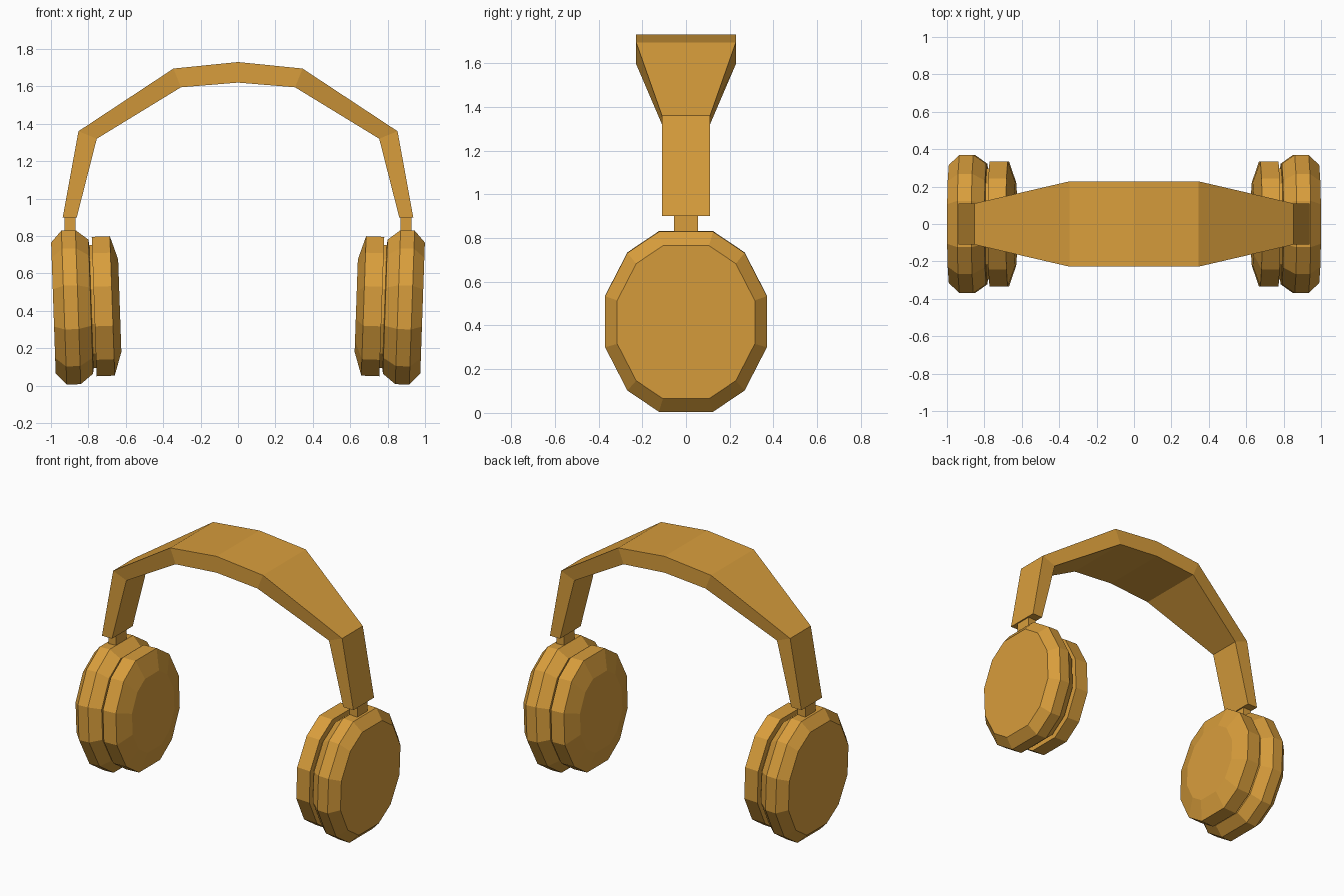
import bpy, bmesh, math
from mathutils import Matrix, Vector

cube = bpy.data.objects.get("Cube")
if cube:
    bpy.data.objects.remove(cube, do_unlink=True)

COLOUR = (0.69, 0.34, 0.045, 1)
amber = bpy.data.materials.new("amber")
amber.use_nodes = True
amber.diffuse_color = COLOUR
amber.node_tree.nodes["Principled BSDF"].inputs["Base Color"].default_value = COLOUR


def loft(name, rings, matrix=Matrix()):
    """Skin a row of equal-sized rings and cap both ends."""
    bm = bmesh.new()
    rows = [[bm.verts.new(matrix @ Vector(p)) for p in ring] for ring in rings]
    for a, b in zip(rows, rows[1:]):
        for i in range(len(a)):
            j = (i + 1) % len(a)
            bm.faces.new((a[i], a[j], b[j], b[i]))
    bm.faces.new(rows[0])
    bm.faces.new(rows[-1])
    bmesh.ops.recalc_face_normals(bm, faces=bm.faces)
    mesh = bpy.data.meshes.new(name)
    bm.to_mesh(mesh)
    bm.free()
    mesh.materials.append(amber)
    obj = bpy.data.objects.new(name, mesh)
    bpy.context.collection.objects.link(obj)
    return obj


# Twelve-sided oval outline shared by cup and cushion
quarter = [(0.37, 0.117), (0.268, 0.315), (0.124, 0.412)]
half = quarter + [(-y, z) for y, z in reversed(quarter)]
oval = half + [(-y, -z) for y, z in half]


def oval_ring(x, scale):
    return [(x, y * scale, z * scale) for y, z in oval]


# Profiles along the ear axis: distance from the cup centre, outline scale
cup_profile = [(0.087, 0.85), (0.03, 1), (-0.045, 1), (-0.113, 0.87), (-0.116, 0.8)]
cushion_profile = [(-0.1, 0.8), (-0.131, 0.8), (-0.131, 0.905),
                   (-0.228, 0.905), (-0.268, 0.6)]

for side, sign in (("left", 1), ("right", -1)):
    place = (Matrix.Scale(sign, 4, (1, 0, 0)) @ Matrix.Translation((0.9, 0, 0.418))
             @ Matrix.Rotation(math.radians(2), 4, 'Y'))
    loft(side + "_ear_cup", [oval_ring(*p) for p in cup_profile], place)
    loft(side + "_ear_cushion", [oval_ring(*p) for p in cushion_profile], place)

    # Short post joining cup and band
    post = [[(sign * x, y, z) for x, y in
             ((0.87, -0.055), (0.928, -0.055), (0.928, 0.055), (0.87, 0.055))]
            for z in (0.78, 0.92)]
    loft(side + "_post", post)

# Headband sections: outer x, outer z, inner x, inner z, half width
sections = [(0.937, 0.9, 0.862, 0.9, 0.11), (0.853, 1.36, 0.755, 1.32, 0.11),
            (0.345, 1.695, 0.305, 1.595, 0.228), (0, 1.73, 0, 1.62, 0.228)]
sections += [(-a, b, -c, d, w) for a, b, c, d, w in reversed(sections[:-1])]
loft("headband", [[(ox, -w, oz), (ox, w, oz), (ix, w, iz), (ix, -w, iz)]
                  for ox, oz, ix, iz, w in sections])
